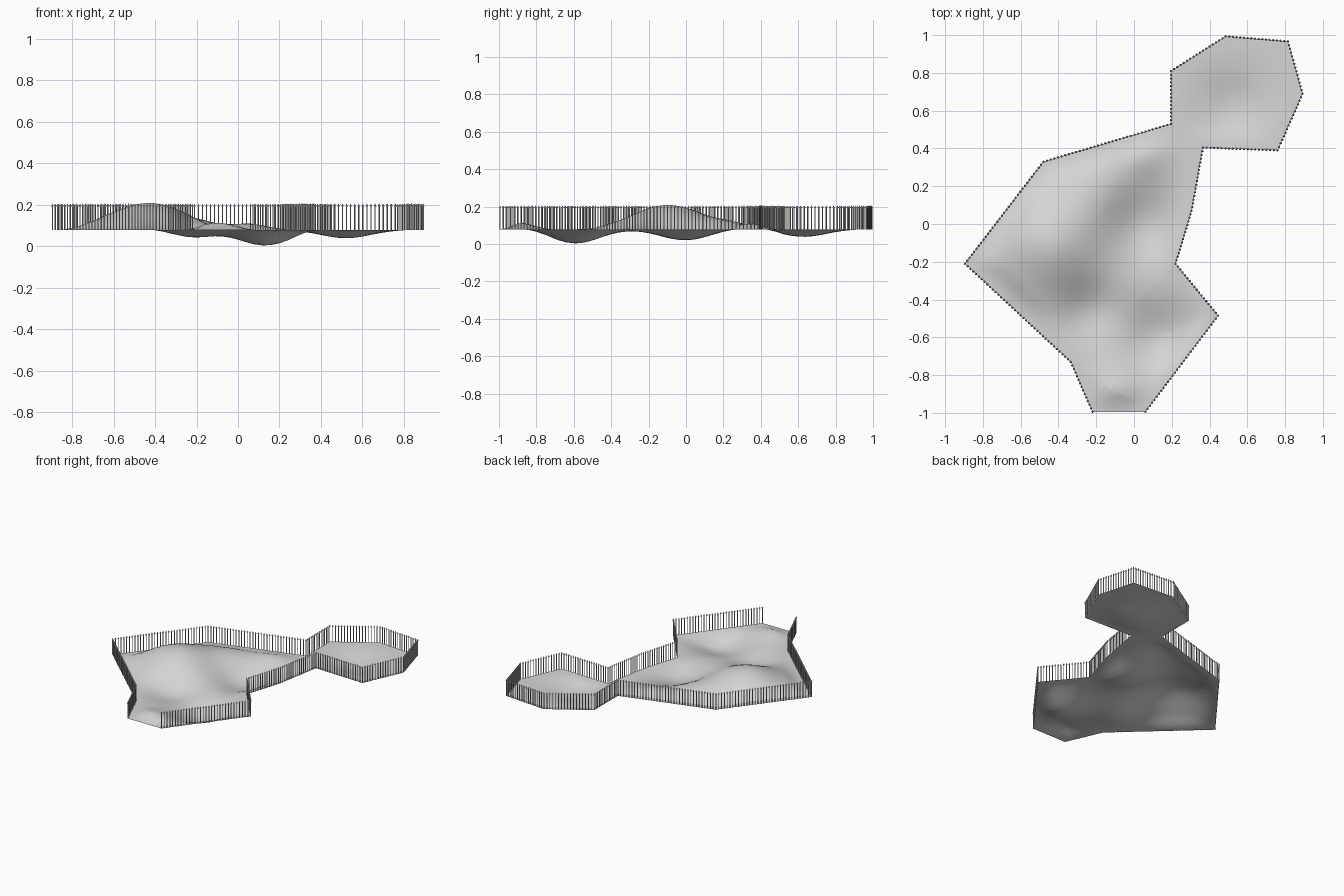
import bpy
import bmesh
from math import exp
from mathutils import Vector, Matrix

cube = bpy.data.objects.get("Cube")
if cube:
    bpy.data.objects.remove(cube)

BASE, TOP = 0.078, 0.205

# Plot outline, counter-clockwise, starting and ending at the open front side
OUTLINE = [Vector(p) for p in (
    (0.06, -0.994), (0.445, -0.485), (0.22, -0.21), (0.305, 0.07), (0.365, 0.405),
    (0.76, 0.39), (0.893, 0.69), (0.815, 0.967), (0.485, 0.994), (0.195, 0.81),
    (0.195, 0.53), (-0.48, 0.33), (-0.895, -0.21), (-0.335, -0.73), (-0.22, -0.994))]

# Hills and hollows: x, y, height, radius
BUMPS = [(-0.43, -0.1, 0.13, 0.19), (-0.17, 0.19, 0.04, 0.13), (0.13, -0.59, -0.075, 0.13),
         (0.05, 0.0, -0.065, 0.14), (-0.23, -0.46, -0.045, 0.11), (0.52, 0.63, -0.04, 0.12),
         (-0.1, -0.91, 0.038, 0.1), (0.05, 0.37, 0.03, 0.09)]


def edge_distance(p):
    best = 9
    for a, b in zip(OUTLINE, OUTLINE[1:] + OUTLINE[:1]):
        d = b - a
        t = max(0, min(1, (p - a).dot(d) / d.length_squared))
        best = min(best, (p - a - d * t).length)
    return best


def ground_height(p):
    t = min(1, edge_distance(p) / 0.13)
    fade = t * t * (3 - 2 * t)
    rise = sum(h * exp(-((p.x - x) ** 2 + (p.y - y) ** 2) / (2 * r * r)) for x, y, h, r in BUMPS)
    return max(0, BASE + fade * rise)


def finish(bm, name):
    mesh = bpy.data.meshes.new(name)
    bm.to_mesh(mesh)
    bm.free()
    mesh.materials.append(grey)
    bpy.context.collection.objects.link(bpy.data.objects.new(name, mesh))


# One plain grey for the ground and the fence
grey = bpy.data.materials.new("light grey")
grey.use_nodes = True
grey.diffuse_color = (0.67, 0.67, 0.67, 1)
grey.node_tree.nodes["Principled BSDF"].inputs["Base Color"].default_value = grey.diffuse_color

# Ground: outline face sliced into a fine grid, then raised
bm = bmesh.new()
bm.faces.new([bm.verts.new((p.x, p.y, BASE)) for p in OUTLINE])
bmesh.ops.triangulate(bm, faces=bm.faces[:])
for axis in (Vector((1, 0, 0)), Vector((0, 1, 0))):
    for i in range(-24, 25):
        bmesh.ops.bisect_plane(bm, geom=bm.verts[:] + bm.edges[:] + bm.faces[:],
                               plane_co=axis * i * 0.04, plane_no=axis, dist=1e-5)
for v in bm.verts:
    v.co.z = ground_height(v.co.xy)
bmesh.ops.recalc_face_normals(bm, faces=bm.faces[:])
if sum(f.normal.z for f in bm.faces) < 0:
    bmesh.ops.reverse_faces(bm, faces=bm.faces[:])
for f in bm.faces:
    f.smooth = True
finish(bm, "ground")


# Fence: thin pickets with pointed tips
def picket(bm, p):
    body = TOP - BASE - 0.012
    bmesh.ops.create_cone(bm, cap_ends=True, segments=6, radius1=0.003, radius2=0.003, depth=body,
                          matrix=Matrix.Translation((p.x, p.y, BASE + body / 2)))
    bmesh.ops.create_cone(bm, cap_ends=True, segments=6, radius1=0.0065, radius2=0, depth=0.014,
                          matrix=Matrix.Translation((p.x, p.y, TOP - 0.007)))


pickets = bmesh.new()
for a, b in zip(OUTLINE, OUTLINE[1:]):
    count = round((b - a).length / 0.02)
    for i in range(count):
        picket(pickets, a.lerp(b, i / count))
picket(pickets, OUTLINE[-1])
finish(pickets, "fence_pickets")
